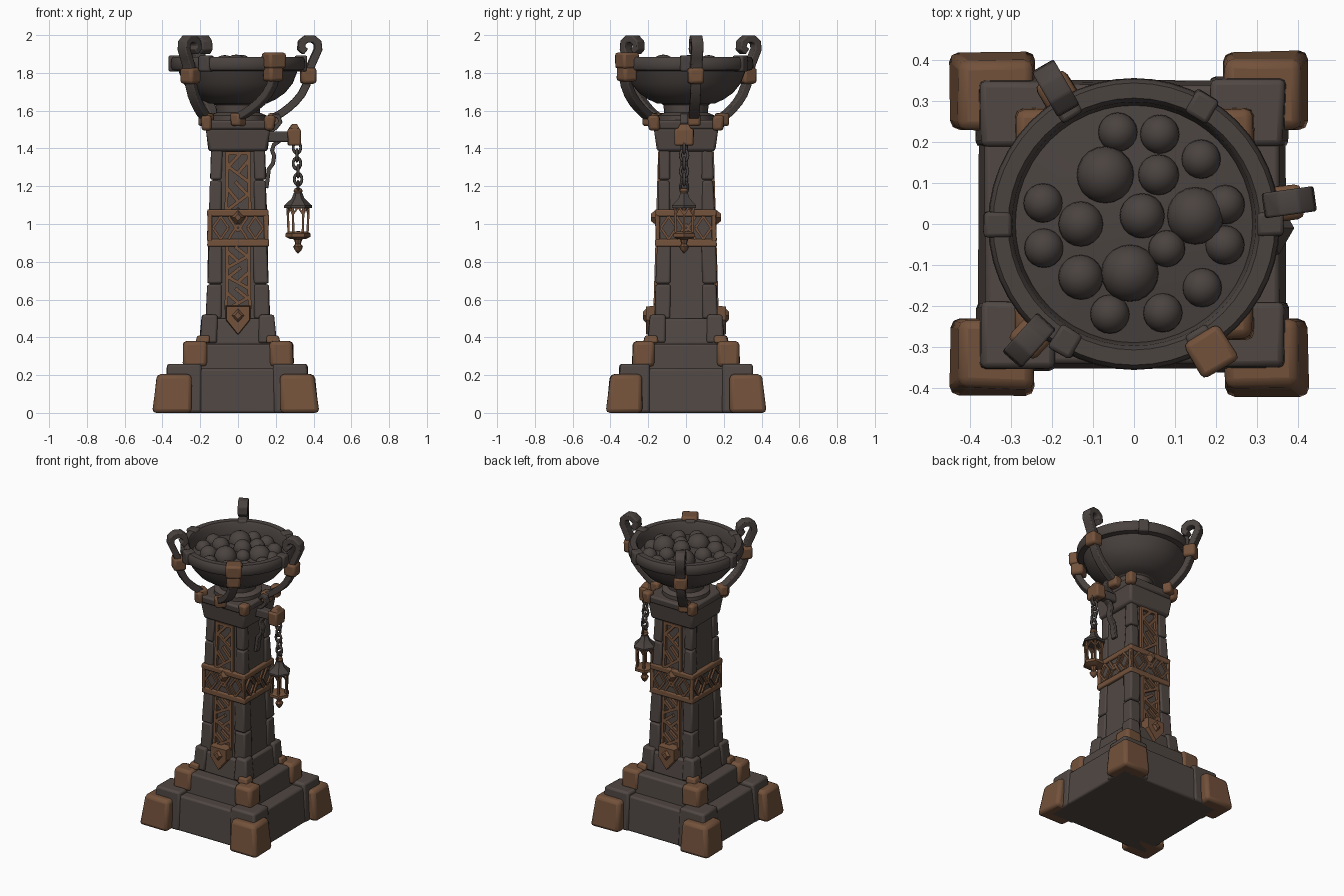
import bpy, bmesh, math, random
from mathutils import Vector, Matrix

if "Cube" in bpy.data.objects:
    bpy.data.objects.remove(bpy.data.objects["Cube"])

random.seed(4)


def mat(name, c):
    m = bpy.data.materials.new(name)
    m.diffuse_color = (*c, 1)
    m.use_nodes = True
    m.node_tree.nodes["Principled BSDF"].inputs["Base Color"].default_value = m.diffuse_color
    return m


STONE = mat("dark_stone", (0.080, 0.063, 0.056))
IRON = mat("dark_iron", (0.069, 0.056, 0.051))
BRONZE = mat("worn_bronze", (0.170, 0.083, 0.043))


def finish(name, bm, m, bevel=0.0, angle=35):
    bmesh.ops.recalc_face_normals(bm, faces=bm.faces)
    me = bpy.data.meshes.new(name)
    bm.to_mesh(me)
    bm.free()
    me.materials.append(m)
    o = bpy.data.objects.new(name, me)
    bpy.context.collection.objects.link(o)
    if bevel:
        b = o.modifiers.new("worn_edges", 'BEVEL')
        b.width, b.segments, b.limit_method = bevel, 2, 'ANGLE'
    bpy.context.view_layer.objects.active = o
    o.select_set(True)
    bpy.ops.object.shade_smooth_by_angle(angle=math.radians(angle))
    o.select_set(False)
    return o


def prism(bm, low, high, jit=0.0):
    """Solid between two matching loops of points."""
    j = lambda p: Vector(p) + Vector([random.uniform(-jit, jit) for _ in range(2)] + [0])
    a, b = [bm.verts.new(j(p)) for p in low], [bm.verts.new(j(p)) for p in high]
    n = len(a)
    bm.faces.new(a[::-1])
    bm.faces.new(b)
    for i in range(n):
        bm.faces.new((a[i], a[(i + 1) % n], b[(i + 1) % n], b[i]))


def rect(x0, x1, y0, y1, z):
    return [(x0, y0, z), (x1, y0, z), (x1, y1, z), (x0, y1, z)]


def block(name, m, z0, z1, lo, hi, bevel=0.012, cx=0, cy=0):
    bm = bmesh.new()
    prism(bm, rect(cx - lo[0], cx + lo[0], cy - lo[1], cy + lo[1], z0),
          rect(cx - hi[0], cx + hi[0], cy - hi[1], cy + hi[1], z1), 0.003)
    return finish(name, bm, m, bevel)


def corners(name, m, z0, z1, inner, lo, hi, bevel=0.012, cx=0, cy=0):
    """Four corner blocks running from inner to lo (bottom) / hi (top)."""
    bm = bmesh.new()
    for sx in (-1, 1):
        for sy in (-1, 1):
            f = lambda o, z: rect(cx + sx * inner, cx + sx * o[0], cy + sy * inner, cy + sy * o[1], z)
            prism(bm, f(lo, z0), f(hi, z1), 0.004)
    return finish(name, bm, m, bevel)


def sweep(name, m, pts, side, width, thick, bevel=0.006):
    """Flat band along a 3D path lying in a plane whose normal is side."""
    bm, rings = bmesh.new(), []
    P, side = [Vector(p) for p in pts], Vector(side).normalized()
    for i, p in enumerate(P):
        t = (P[min(i + 1, len(P) - 1)] - P[max(i - 1, 0)]).normalized()
        n = t.cross(side)
        rings.append([bm.verts.new(p + side * a * width / 2 + n * b * thick / 2)
                      for a, b in ((-1, -1), (1, -1), (1, 1), (-1, 1))])
    for r, s in zip(rings, rings[1:]):
        for k in range(4):
            bm.faces.new((r[k], r[(k + 1) % 4], s[(k + 1) % 4], s[k]))
    bm.faces.new(rings[0])
    bm.faces.new(rings[-1])
    return finish(name, bm, m, bevel, 45)


def lathe(name, m, prof, n, cx=0, cy=0, angle=35):
    bm = bmesh.new()
    vs = [bm.verts.new((cx + r, cy, z)) for r, z in prof]
    es = [bm.edges.new(e) for e in zip(vs, vs[1:])]
    bmesh.ops.spin(bm, geom=vs + es, cent=(cx, cy, 0), axis=(0, 0, 1), angle=2 * math.pi, steps=n)
    bmesh.ops.remove_doubles(bm, verts=bm.verts, dist=1e-4)
    return finish(name, bm, m, 0, angle)


def turned_block(name, m, c, ang, size, bevel=0.01):
    o = block(name, m, -size[2] / 2, size[2] / 2, (size[0] / 2, size[1] / 2), (size[0] / 2, size[1] / 2), bevel)
    o.matrix_world = Matrix.Translation(c) @ Matrix.Rotation(ang, 4, 'Z')
    return o


# stepped base
block("base_core", STONE, 0, 0.235, (0.378, 0.352), (0.36, 0.34), 0.012, -0.004)
corners("base_corner_stones", STONE, 0, 0.26, 0.19, (0.385, 0.362), (0.37, 0.35), 0.014, -0.004)
corners("base_corner_feet", BRONZE, 0, 0.205, 0.232, (0.442, 0.425), (0.415, 0.40), 0.022, -0.012)
block("second_step", STONE, 0.22, 0.365, (0.275, 0.275), (0.265, 0.265))
corners("second_step_corners", BRONZE, 0.245, 0.38, 0.165, (0.295, 0.285), (0.29, 0.28), 0.02)
corners("second_step_caps", BRONZE, 0.37, 0.41, 0.15, (0.225, 0.225), (0.215, 0.215), 0.01)
block("third_step", STONE, 0.36, 0.50, (0.195, 0.195), (0.18, 0.18))
corners("third_step_corners", STONE, 0.37, 0.52, 0.11, (0.204, 0.204), (0.19, 0.19))

# tapered shaft with corner stones
half = lambda z: 0.162 - 0.027 * (z - 0.5) / 0.9
block("shaft", STONE, 0.48, 1.42, (half(.48) - .006,) * 2, (half(1.42) - .006,) * 2)
for k, (z0, z1) in enumerate(((0.50, 0.68), (0.685, 0.89), (1.06, 1.23), (1.235, 1.395))):
    corners("shaft_corner_stones_%d" % k, STONE, z0, z1, 0.085,
            (half(z0) + .006,) * 2, (half(z1) + .005,) * 2, 0.01)

# collar around the shaft
block("collar_field", STONE, 0.89, 1.06, (0.152, 0.152), (0.150, 0.150))
block("collar_lower_ring", BRONZE, 0.88, 0.92, (0.162, 0.162), (0.162, 0.162), 0.008)
block("collar_upper_ring", BRONZE, 1.04, 1.078, (0.162, 0.162), (0.162, 0.162), 0.008)
corners("collar_corner_posts", BRONZE, 0.91, 1.05, 0.138, (0.161, 0.161), (0.161, 0.161), 0.005)


def face_bars(bm, bars, turn, out=0.012, w=0.018, depth=None):
    """Raised bars (x0,z0,x1,z1) laid on one shaft face, turned about z."""
    R = Matrix.Rotation(turn, 3, 'Z')
    for x0, z0, x1, z1 in bars:
        d = Vector((x1 - x0, z1 - z0)).normalized() * w / 2
        q = [(x0 - d.y, z0 + d.x), (x0 + d.y, z0 - d.x), (x1 + d.y, z1 - d.x), (x1 - d.y, z1 + d.x)]
        dep = lambda z: depth or half(z)
        prism(bm, [R @ Vector((x, -dep(z) + .02, z)) for x, z in q],
              [R @ Vector((x, -dep(z) - out, z)) for x, z in q])


def plate(bm, outline, y0, y1, turn, inset=0.75):
    R = Matrix.Rotation(turn, 3, 'Z')
    c = sum((Vector(p) for p in outline), Vector((0, 0))) / len(outline)
    top = [c + (Vector(p) - c) * inset for p in outline]
    prism(bm, [R @ Vector((x, -y0, z)) for x, z in outline], [R @ Vector((x, -y1, z)) for x, z in top])


def diamond(cx, cz, a, b):
    return [(cx - a, cz), (cx, cz - b), (cx + a, cz), (cx, cz + b)]


# collar lattice: open diamonds and a centre boss on every side
bm = bmesh.new()
for k in range(4):
    t = k * math.pi / 2
    for cx in (-0.092, 0.092):
        d = diamond(cx, 0.98, 0.042, 0.06)
        face_bars(bm, [(*d[i], *d[(i + 1) % 4]) for i in range(4)], t, 0.012, 0.013, 0.150)
    face_bars(bm, [(-.05, .92, 0, 1.0), (.05, .92, 0, 1.0), (-.05, 1.04, 0, .96), (.05, 1.04, 0, .96)],
              t, 0.011, 0.014, 0.150)
    if k % 2 == 0:
        plate(bm, diamond(0, 1.035, 0.045, 0.055), 0.14, 0.186, t, 0.35)
finish("collar_lattice", bm, BRONZE)

# ornamental strips on the front and back
bm = bmesh.new()
for t in (0, math.pi):
    bars = []
    for z0, z1, n in ((0.55, 0.88, 3), (1.075, 1.375, 2)):
        bars += [(s * .062, z0, s * .056, z1) for s in (-1, 1)]
        h = (z1 - z0) / n
        for i in range(n):
            s, a = (-1) ** i, z0 + i * h
            bars += [(-s * .055, a, s * .055, a + h * .55), (s * .055, a + h * .5, -s * .015, a + h),
                     (-s * .055, a + h * .75, 0, a + h * .3)]
    bars += [(-.066, 1.375, .066, 1.375)]
    face_bars(bm, bars, t)
    plate(bm, [(-.068, .57), (-.068, .49), (0, .405), (.068, .49), (.068, .57)], 0.15, 0.213, t, 0.88)
    plate(bm, diamond(0, .515, .045, .05), 0.2, 0.228, t, 0.4)
finish("strip_ornament", bm, BRONZE)

# capital and neck
block("capital", STONE, 1.385, 1.51, (0.155, 0.155), (0.17, 0.17), 0.014)
block("capital_slab", STONE, 1.50, 1.55, (0.172, 0.178), (0.178, 0.185))
corners("capital_corners", BRONZE, 1.495, 1.575, 0.14, (0.192, 0.198), (0.198, 0.205), 0.015)
lathe("neck", STONE, [(0, 1.54), (.15, 1.54), (.15, 1.575), (.115, 1.59), (.12, 1.63), (.15, 1.65), (0, 1.66)], 24)

# fire bowl with rim clamps and coals
lathe("bowl", IRON, [(0, 1.635), (.15, 1.637), (.20, 1.66), (.25, 1.695), (.29, 1.745), (.315, 1.81), (.348, 1.815),
                     (.357, 1.83), (.355, 1.87), (.345, 1.885), (.308, 1.885), (.298, 1.87), (.29, 1.80)], 48)
for k in range(6):
    a = k * math.pi / 3
    turned_block("rim_clamp_%d" % k, IRON, (.333 * math.cos(a), .333 * math.sin(a), 1.85), a, (.066, .062, .085))
lathe("coal_bed", IRON, [(.298, 1.80), (.22, 1.812), (.1, 1.83), (0, 1.835)], 32)
COALS = [(-.07, .12, .07), (.06, .12, .05), (.02, .02, .055), (.15, .02, .07), (-.13, 0, .055), (-.01, -.12, .07),
         (-.13, -.13, .055), (.08, -.06, .045)]
outer = [(.228 * math.cos(math.radians(a)), .228 * math.sin(math.radians(a)), .048)
         for a in (12, 44, 74, 100, 167, 195, 255, 288, 317, 347)]
bm = bmesh.new()
for x, y, r in COALS + outer:
    z = 1.845 - 0.15 * math.hypot(x, y)
    bmesh.ops.create_uvsphere(bm, u_segments=20, v_segments=12, radius=r, matrix=Matrix.Translation((x, y, z)))
finish("coals", bm, IRON, 0, 60)

# bowl arms: lower curve, bronze clasp, curled hook (one is broken off)
HOOK = [(0, 1.78), (.01, 1.84), (.03, 1.885), (.048, 1.925), (.045, 1.96), (.02, 1.98), (-.015, 1.98),
        (-.04, 1.96), (-.043, 1.93), (-.02, 1.912)]
for k, (deg, sx, sy, hook) in enumerate(((8, .19, .04, 1), (120, -.12, .19, 1), (228, -.17, -.15, 1), (301, .0, -.19, 0))):
    a = math.radians(deg)
    d = Vector((math.cos(a), math.sin(a), 0))
    s, e = Vector((sx, sy, 0)), d * .38
    side = (e - s).cross(Vector((0, 0, 1)))
    path = [s.lerp(e, f) + Vector((0, 0, z)) for f, z in
            ((0, 1.565), (.2, 1.585), (.4, 1.612), (.6, 1.645), (.78, 1.685), (.92, 1.735), (1, 1.80))]
    sweep("bowl_arm_%d" % k, IRON, path, side, .055, .04)
    turned_block("arm_foot_%d" % k, BRONZE, s + Vector((0, 0, 1.553)), math.atan2(e.y - s.y, e.x - s.x), (.06, .072, .07), .014)
    if hook:
        turned_block("arm_clasp_%d" % k, BRONZE, d * .375 + Vector((0, 0, 1.785)), a, (.08, .085, .085), .016)
        sweep("arm_hook_%d" % k, IRON, [d * (.38 + r) + Vector((0, 0, z)) for r, z in HOOK],
              d.cross(Vector((0, 0, 1))), .062, .04)
    else:
        turned_block("arm_clasp_%d" % k, BRONZE, d * .365 + Vector((0, 0, 1.80)), a, (.085, .09, .09), .016)
        turned_block("arm_broken_end_%d" % k, BRONZE, d * .365 + Vector((0, 0, 1.865)), a, (.10, .10, .085), .014)

# lantern bracket
LX, LY = 0.318, -0.01
block("bracket_beam", IRON, 1.435, 1.49, (.075, .03), (.075, .03), .008, .22, LY)
block("bracket_head", BRONZE, 1.415, 1.505, (.034, .05), (.034, .05), .01, .297, LY)
block("bracket_head_cap", BRONZE, 1.50, 1.53, (.03, .04), (.012, .02), .004, .297, LY)
sweep("bracket_lower_scroll", IRON, [(x, LY, z) for x, z in ((.15, 1.19), (.158, 1.25), (.163, 1.29), (.185, 1.32),
      (.192, 1.36), (.18, 1.39), (.19, 1.42), (.22, 1.44))], (0, 1, 0), .04, .022, .004)
sweep("bracket_upper_scroll", IRON, [(x, LY, z) for x, z in ((.17, 1.49), (.20, 1.51), (.225, 1.54), (.215, 1.57),
      (.19, 1.575), (.18, 1.555))], (0, 1, 0), .04, .022, .004)

# chain
for k in range(6):
    bpy.ops.mesh.primitive_torus_add(major_segments=16, minor_segments=8, major_radius=.02, minor_radius=.0075,
                                     location=(LX - .006 * (k < 3), LY, 1.405 - k * .042),
                                     rotation=(math.pi / 2, 0, (k % 2) * math.pi / 2))
    o = bpy.context.object
    o.name, o.scale = "chain_link_%d" % k, (1, 1.4, 1)
    o.data.materials.append(IRON)
    bpy.ops.object.shade_smooth()

# hexagonal lantern, open between the posts
lathe("lantern_crown", BRONZE, [(0, 1.192), (.018, 1.188), (.024, 1.175), (.018, 1.16), (0, 1.155)], 12, LX, LY)
lathe("lantern_roof", IRON, [(0, 1.168), (.022, 1.165), (.034, 1.135), (.074, 1.098), (.074, 1.086), (.058, 1.083), (0, 1.10)],
      6, LX, LY)
lathe("lantern_floor", BRONZE, [(0, .962), (.05, .96), (.066, .95), (.066, .932), (.045, .922), (0, .915)], 6, LX, LY)
lathe("lantern_finial", BRONZE, [(0, .925), (.022, .92), (.015, .895), (.026, .88), (.018, .862), (0, .842)], 8, LX, LY)
bm = bmesh.new()
for k in range(6):
    a, b = k * math.pi / 3, (k + 1) * math.pi / 3
    p = lambda ang, r, z: Vector((LX + r * math.cos(ang), LY + r * math.sin(ang), z))
    for r0, z0, a0, r1, z1, a1 in ((.05, .95, a, .056, 1.095, a), (.055, 1.05, a, .05, 1.09, (a + b) / 2),
                                   (.055, 1.05, b, .05, 1.09, (a + b) / 2)):
        c0, c1 = p(a0, r0, z0), p(a1, r1, z1)
        sq = [Vector((x * .006, y * .006, 0)) for x, y in ((-1, -1), (1, -1), (1, 1), (-1, 1))]
        prism(bm, [c0 + q for q in sq], [c1 + q for q in sq])
finish("lantern_posts", bm, BRONZE)
